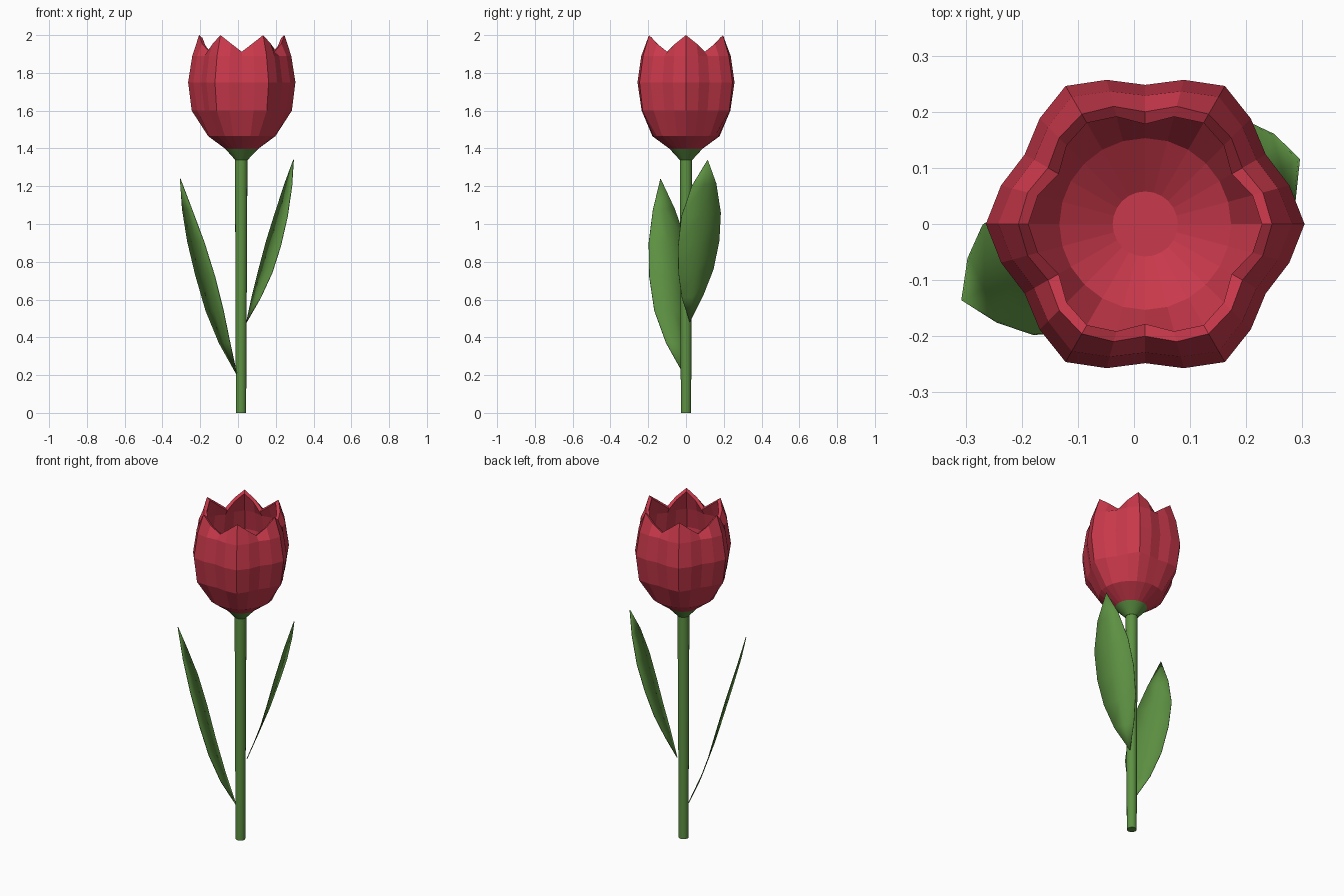
import bpy, bmesh, math
from mathutils import Vector

if "Cube" in bpy.data.objects:
    bpy.data.objects.remove(bpy.data.objects["Cube"])

SEG = 24          # sides around the flower head
CX = 0.02         # flower axis


def material(name, rgb):
    m = bpy.data.materials.new(name)
    m.diffuse_color = (*rgb, 1)
    m.use_nodes = True
    m.node_tree.nodes["Principled BSDF"].inputs["Base Color"].default_value = m.diffuse_color
    return m


RED = material("petal red", (0.58, 0.04, 0.07))
GREEN = material("leaf green", (0.11, 0.285, 0.055))


def finish(name, bm, mat, smooth=None):
    bmesh.ops.recalc_face_normals(bm, faces=bm.faces)
    me = bpy.data.meshes.new(name)
    bm.to_mesh(me)
    bm.free()
    ob = bpy.data.objects.new(name, me)
    bpy.context.collection.objects.link(ob)
    me.materials.append(mat)
    if smooth is not None:
        bpy.context.view_layer.objects.active = ob
        ob.select_set(True)
        bpy.ops.object.shade_smooth_by_angle(angle=math.radians(smooth))
        ob.select_set(False)
    return ob


def loft(name, rings, mat, cap_start=True, cap_end=True, smooth=None):
    """Bridge a list of equal-length point rings into a skin."""
    bm = bmesh.new()
    loops = [[bm.verts.new(p) for p in ring] for ring in rings]
    n = len(loops[0])
    for a, b in zip(loops, loops[1:]):
        for i in range(n):
            j = (i + 1) % n
            bm.faces.new((a[i], a[j], b[j], b[i]))
    if cap_start:
        bm.faces.new(loops[0][::-1])
    if cap_end:
        bm.faces.new(loops[-1])
    return finish(name, bm, mat, smooth)


def circle(cx, r, z, n):
    return [(cx + r * math.cos(2 * math.pi * i / n),
             r * math.sin(2 * math.pi * i / n), z) for i in range(n)]


def lobed(radii, heights):
    """Six-lobed ring: values at petal ridge, flank and valley."""
    pts = []
    for i in range(SEG):
        k = (0, 1, 2, 1)[i % 4]
        a = 2 * math.pi * i / SEG
        pts.append((CX + radii[k] * math.cos(a), radii[k] * math.sin(a), heights[k]))
    return pts


def flat(z):
    return (z, z, z)


# Petal cup: up the outside, over the pointed rim, down the inside to the bowl floor
cup = [
    circle(CX, 0.087, 1.398, SEG),
    circle(CX, 0.178, 1.465, SEG),
    lobed((0.265, 0.243, 0.228), flat(1.60)),
    lobed((0.284, 0.266, 0.248), flat(1.75)),
    lobed((0.262, 0.245, 0.229), flat(1.89)),
    lobed((0.226, 0.217, 0.200), (2.00, 1.955, 1.912)),
    lobed((0.208, 0.198, 0.178), (1.985, 1.942, 1.902)),
    lobed((0.235, 0.220, 0.200), flat(1.87)),
    lobed((0.258, 0.240, 0.222), flat(1.75)),
    lobed((0.238, 0.218, 0.202), flat(1.61)),
    circle(CX, 0.153, 1.485, SEG),
    circle(CX, 0.058, 1.425, SEG),
]
loft("petal_cup", cup, RED)

# Green base under the petals
loft("flower_base", [circle(CX - 0.002, 0.034, 1.34, SEG), circle(CX, 0.087, 1.398, SEG)],
     GREEN, smooth=30)

# Stem, slightly wider towards the top
loft("stem", [circle(0.016, 0.027, 0, 16), circle(0.017, 0.033, 1.345, 16)],
     GREEN, smooth=30)


# Leaves: a curved blade between two edge curves sharing base and tip
def leaf(name, base, tip, edge_a, edge_b):
    bm = bmesh.new()
    start, end = bm.verts.new(base), bm.verts.new(tip)
    rows = []
    for a, b in zip(edge_a, edge_b):
        a, b = Vector(a), Vector(b)
        rows.append([bm.verts.new(a.lerp(b, t)) for t in (0, 0.5, 1)])
    for k in (0, 1):
        bm.faces.new((start, rows[0][k + 1], rows[0][k]))
        for r, s in zip(rows, rows[1:]):
            bm.faces.new((r[k], r[k + 1], s[k + 1], s[k]))
        bm.faces.new((rows[-1][k], rows[-1][k + 1], end))
    ob = finish(name, bm, GREEN, smooth=40)
    mod = ob.modifiers.new("thickness", 'SOLIDIFY')
    mod.thickness = 0.004
    mod.offset = 0


leaf("right_leaf", (0.045, 0.02, 0.48), (0.294, 0.115, 1.34),
     [(0.12, -0.022, 0.61), (0.18, -0.04, 0.74), (0.225, -0.042, 0.88),
      (0.262, -0.024, 1.04), (0.285, 0.03, 1.20)],
     [(0.075, 0.09, 0.62), (0.11, 0.145, 0.76), (0.15, 0.176, 0.91),
      (0.197, 0.184, 1.06), (0.248, 0.16, 1.215)])

leaf("left_leaf", (-0.005, -0.01, 0.20), (-0.306, -0.135, 1.24),
     [(-0.10, 0.018, 0.37), (-0.17, 0.03, 0.54), (-0.225, 0.025, 0.73),
      (-0.268, 0.00, 0.91), (-0.295, -0.06, 1.08)],
     [(-0.042, -0.105, 0.37), (-0.077, -0.167, 0.54), (-0.122, -0.194, 0.72),
      (-0.178, -0.197, 0.90), (-0.243, -0.175, 1.075)])
